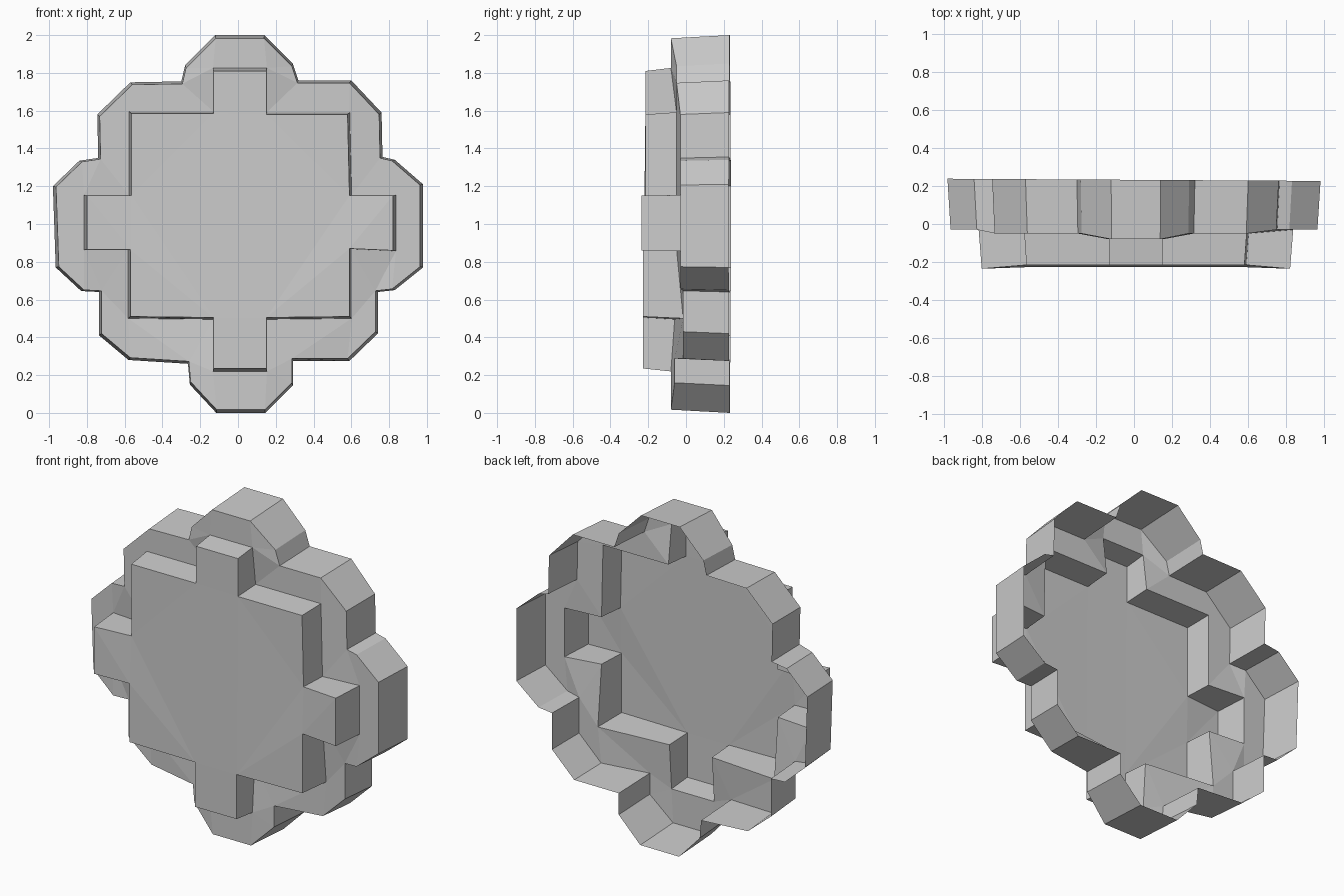
import bpy
import bmesh
from mathutils import Vector

cube = bpy.data.objects.get("Cube")
if cube:
    bpy.data.objects.remove(cube, do_unlink=True)

# One flat grey for the whole shell
grey = bpy.data.materials.new("plain_grey")
grey.use_nodes = True
colour = (0.6, 0.6, 0.6, 1.0)
grey.diffuse_color = colour
grey.node_tree.nodes["Principled BSDF"].inputs["Base Color"].default_value = colour

# Stepped outline of the rim, clockwise as seen from the front (x, z)
RIM = [(-.12, 2), (.14, 2), (.29, 1.85), (.32, 1.76), (.6, 1.76), (.76, 1.59),
       (.765, 1.355), (.83, 1.34), (.98, 1.21), (.98, .77), (.83, .65), (.74, .64),
       (.74, .42), (.59, .275), (.29, .275), (.29, .145), (.145, 0), (-.115, 0),
       (-.255, .15), (-.265, .26), (-.58, .28), (-.735, .41), (-.735, .64),
       (-.83, .645), (-.965, .77), (-.98, 1.2), (-.84, 1.335), (-.74, 1.35),
       (-.745, 1.58), (-.57, 1.75), (-.3, 1.755), (-.28, 1.84)]

# Raised square panel with a tab on every side
PANEL = [(-.13, 1.81), (.15, 1.81), (.15, 1.58), (.58, 1.58), (.59, 1.15),
         (.82, 1.15), (.82, .86), (.59, .87), (.59, .51), (.15, .505),
         (.15, .235), (-.13, .235), (-.13, .505), (-.57, .51), (-.57, .865),
         (-.8, .865), (-.8, 1.15), (-.565, 1.15), (-.565, 1.585), (-.13, 1.585)]


def loop(points, scale, depth):
    """Scale an outline about the centre and give each point its depth."""
    return [Vector((x * scale, depth(x, z), 1 + (z - 1) * scale)) for x, z in points]


def flange_depth(x, z):
    """The flange comes forward towards the top and bottom tabs."""
    if abs(x) < .2 and abs(z - 1) > .7:
        return -.08
    if abs(x) > .75:
        return -.03
    if z < .7:
        return -.06 if abs(x) < .35 else -.015
    return -.05


def panel_depth(x, z):
    """Side tabs stand a little further forward than the rest."""
    if abs(x) > .7:
        return -.235
    return -.215 - (.012 if z < 1 else 0)


def finish(name, bm):
    mesh = bpy.data.meshes.new(name)
    bm.to_mesh(mesh)
    bm.free()
    mesh.materials.append(grey)
    obj = bpy.data.objects.new(name, mesh)
    bpy.context.collection.objects.link(obj)
    return obj


def band(name, back, front):
    """Wall joining two matching loops."""
    bm = bmesh.new()
    b = [bm.verts.new(p) for p in back]
    f = [bm.verts.new(p) for p in front]
    for i in range(len(b)):
        j = (i + 1) % len(b)
        bm.faces.new((b[i], f[i], f[j], b[j]))
    return finish(name, bm)


def sheet(name, *loops):
    """Front-facing sheet; a second loop cuts a hole in the first."""
    bm = bmesh.new()
    edges = []
    depths = {}
    for points in loops:
        verts = [bm.verts.new((p.x, 0, p.z)) for p in points]
        depths.update(zip(verts, (p.y for p in points)))
        edges += [bm.edges.new((v, verts[(i + 1) % len(verts)]))
                  for i, v in enumerate(verts)]
    bmesh.ops.triangle_fill(bm, use_beauty=True, edges=edges, normal=(0, -1, 0))
    for v in bm.verts:
        v.co.y = depths[v]
    bm.normal_update()
    bmesh.ops.reverse_faces(bm, faces=[f for f in bm.faces if f.normal.y > 0])
    return finish(name, bm)


rim_back = loop(RIM, 1, lambda x, z: .232 - .006 * x)
rim_front = loop(RIM, .983, flange_depth)
panel_base = loop(PANEL, 1.02, flange_depth)
panel_front = loop(PANEL, 1, panel_depth)

# Open-backed shell: rim, flange, raised wall and front panel
band("outer_rim", rim_back, rim_front)
sheet("flange", rim_front, panel_base)
band("panel_wall", panel_base, panel_front)
sheet("front_panel", panel_front)
